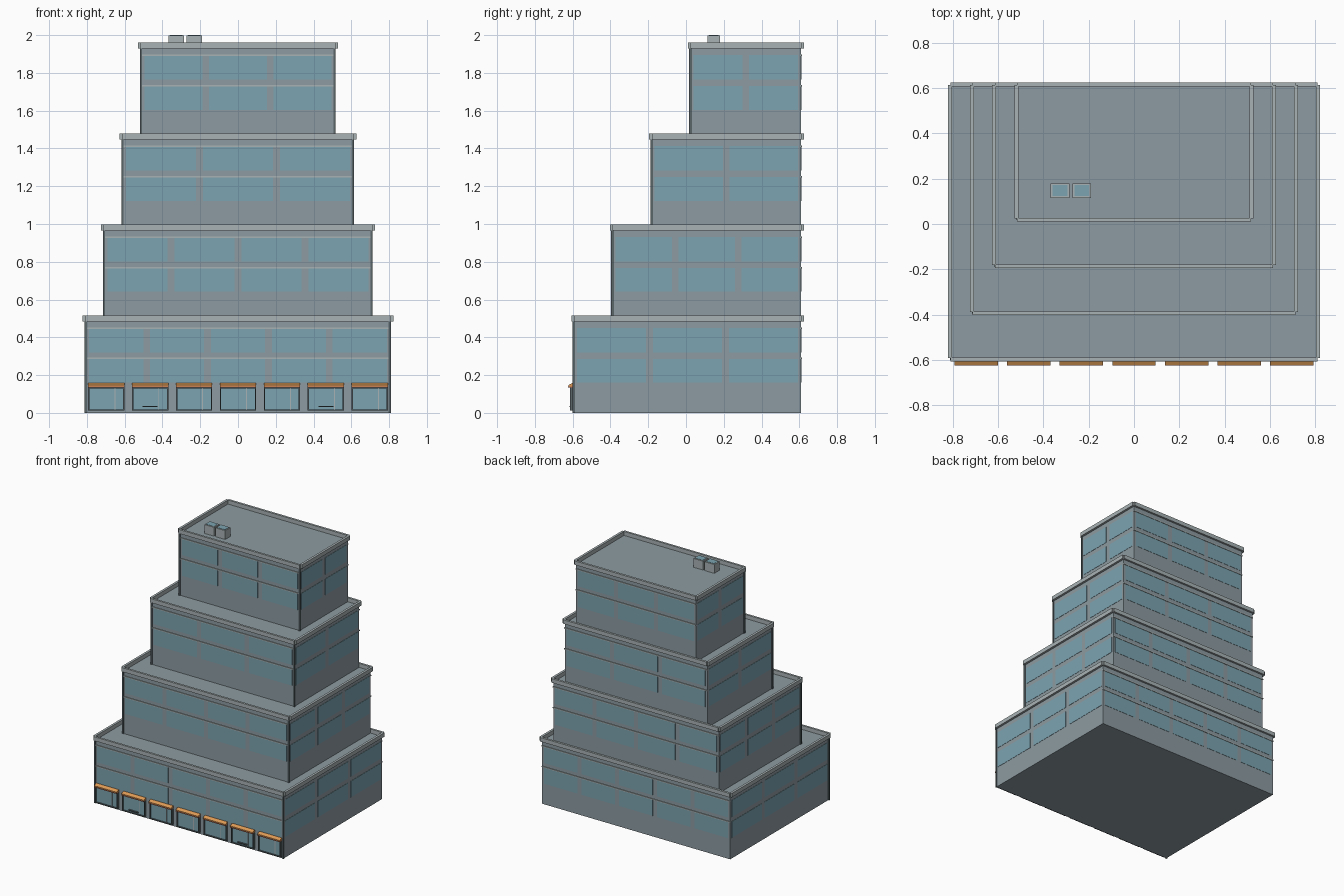
import bpy, bmesh

if "Cube" in bpy.data.objects:
    bpy.data.objects.remove(bpy.data.objects["Cube"])

def mat(name, r, g, b):
    m = bpy.data.materials.new(name)
    m.diffuse_color = (r, g, b, 1)
    m.use_nodes = True
    m.node_tree.nodes["Principled BSDF"].inputs["Base Color"].default_value = m.diffuse_color
    return m

WALL = mat("wall_grey", 0.27, 0.33, 0.36)
GLASS = mat("window_glass", 0.20, 0.37, 0.44)
TRIM = mat("pale_trim", 0.40, 0.45, 0.46)
DARK = mat("dark_metal", 0.10, 0.13, 0.14)
ORANGE = mat("awning_orange", 0.72, 0.32, 0.09)
RED = mat("awning_red", 0.48, 0.14, 0.08)

def boxes(name, ranges, material):
    """One object made of boxes given as (x0, x1, y0, y1, z0, z1)."""
    bm = bmesh.new()
    for x0, x1, y0, y1, z0, z1 in ranges:
        vs = bmesh.ops.create_cube(bm, size=1)["verts"]
        for v in vs:
            v.co = (x1 if v.co.x > 0 else x0,
                    y1 if v.co.y > 0 else y0,
                    z1 if v.co.z > 0 else z0)
    return finish(name, bm, material)

def finish(name, bm, material):
    bmesh.ops.recalc_face_normals(bm, faces=bm.faces)
    me = bpy.data.meshes.new(name)
    bm.to_mesh(me)
    bm.free()
    me.materials.append(material)
    ob = bpy.data.objects.new(name, me)
    bpy.context.collection.objects.link(ob)
    return ob

def spans(a, b, n, margin=0.017, gap=0.036):
    """Split a..b into n panes separated by gaps."""
    a, b = a + margin, b - margin
    w = (b - a - gap * (n - 1)) / n
    return [(a + i * (w + gap), a + i * (w + gap) + w) for i in range(n)]

BACK = 0.61
# half width, front y, panes across, panes deep
tiers = [(0.805, -0.595, 5, 3), (0.708, -0.39, 4, 3),
         (0.61, -0.183, 3, 2), (0.512, 0.023, 3, 2)]
z0 = 0.0
for i, (w, f, nx, ny) in enumerate(tiers):
    top = 0.485 + 0.4815 * i
    base = 0.4815 * i
    tag = f"tier_{i + 1}_"
    boxes(tag + "block", [(-w, w, f, BACK, z0, top)], WALL)

    # Parapet: four strips with notched corners
    t, h = 0.017, 0.031
    boxes(tag + "parapet", [
        (-w - 0.005, w + 0.005, f - 0.012, f + 0.004, top, top + h),
        (-w - 0.005, w + 0.005, BACK - 0.002, BACK + 0.015, top, top + h),
        (-w - t, -w + 0.001, f + 0.002, BACK + 0.005, top, top + h),
        (w - 0.001, w + t, f + 0.002, BACK + 0.005, top, top + h)], TRIM)

    # Two rows of flat panes on all four sides
    panes, e = [], 0.002
    for a, b in ((0.16, 0.285), (0.32, 0.45)):
        a, b = a + base, b + base
        for p, q in spans(-w, w, nx):
            panes += [(p, q, f - e, f + e, a, b), (p, q, BACK - e, BACK + e, a, b)]
        for p, q in spans(f, BACK, ny):
            panes += [(-w - e, -w + e, p, q, a, b), (w - e, w + e, p, q, a, b)]
    boxes(tag + "windows", panes, GLASS)

    # Thin ledges along front and back
    ledges = []
    for z in (0.288, 0.448):
        for y in (f, BACK):
            ledges.append((-w - 0.002, w + 0.002, y - 0.005, y + 0.005,
                           base + z - 0.004, base + z + 0.004))
    boxes(tag + "ledges", ledges, TRIM)

    # Slim pillars at the front corners
    boxes(tag + "corner_pillars", [
        (s * w - 0.007, s * w + 0.005, f - 0.006, f + 0.008, z0, top)
        for s in (-1, 1)], DARK)
    z0 = top

# Seven shopfronts along the street side
frames, glass, mullions, handles, lips = [], [], [], [], []
awning = bmesh.new()
for k in range(7):
    c = (k - 3) * 0.2325
    l, r = c - 0.096, c + 0.096
    y0, y1 = -0.614, -0.594
    frames += [(l, l + 0.007, y0, y1, 0.012, 0.137),
               (r - 0.007, r, y0, y1, 0.012, 0.137),
               (l, r, y0, y1, 0.012, 0.019),
               (l, r, y0, y1, 0.13, 0.137)]
    glass.append((l + 0.006, r - 0.006, -0.606, -0.594, 0.018, 0.131))
    mullions.append((c + 0.043, c + 0.048, -0.609, -0.604, 0.019, 0.13))
    if k in (1, 5):
        handles.append((c - 0.04, c + 0.04, -0.618, -0.605, 0.03, 0.036))
    lips.append((l, r, -0.625, -0.598, 0.135, 0.141))
    # Sloped awning wedge
    prof = [(-0.594, 0.141), (-0.623, 0.141), (-0.623, 0.147), (-0.603, 0.157), (-0.594, 0.157)]
    face = awning.faces.new([awning.verts.new((l, y, z)) for y, z in prof])
    ext = bmesh.ops.extrude_face_region(awning, geom=[face], use_keep_orig=True)
    bmesh.ops.translate(awning, vec=(r - l, 0, 0), verts=[
        v for v in ext["geom"] if isinstance(v, bmesh.types.BMVert)])
finish("awnings", awning, ORANGE)
boxes("awning_lips", lips, RED)
boxes("shop_frames", frames, DARK)
boxes("shop_glass", glass, GLASS)
boxes("shop_mullions", mullions, TRIM)
boxes("shop_handles", handles, DARK)

# Two rooftop air units with grilles on top
units = [(x, x + 0.082, 0.115, 0.18, z0, 1.998) for x in (-0.368, -0.272)]
boxes("roof_units", units, TRIM)
boxes("roof_unit_grilles", [(a + 0.008, b - 0.008, c + 0.008, d - 0.008, 1.99, 2.0)
                            for a, b, c, d, _, _ in units], GLASS)
